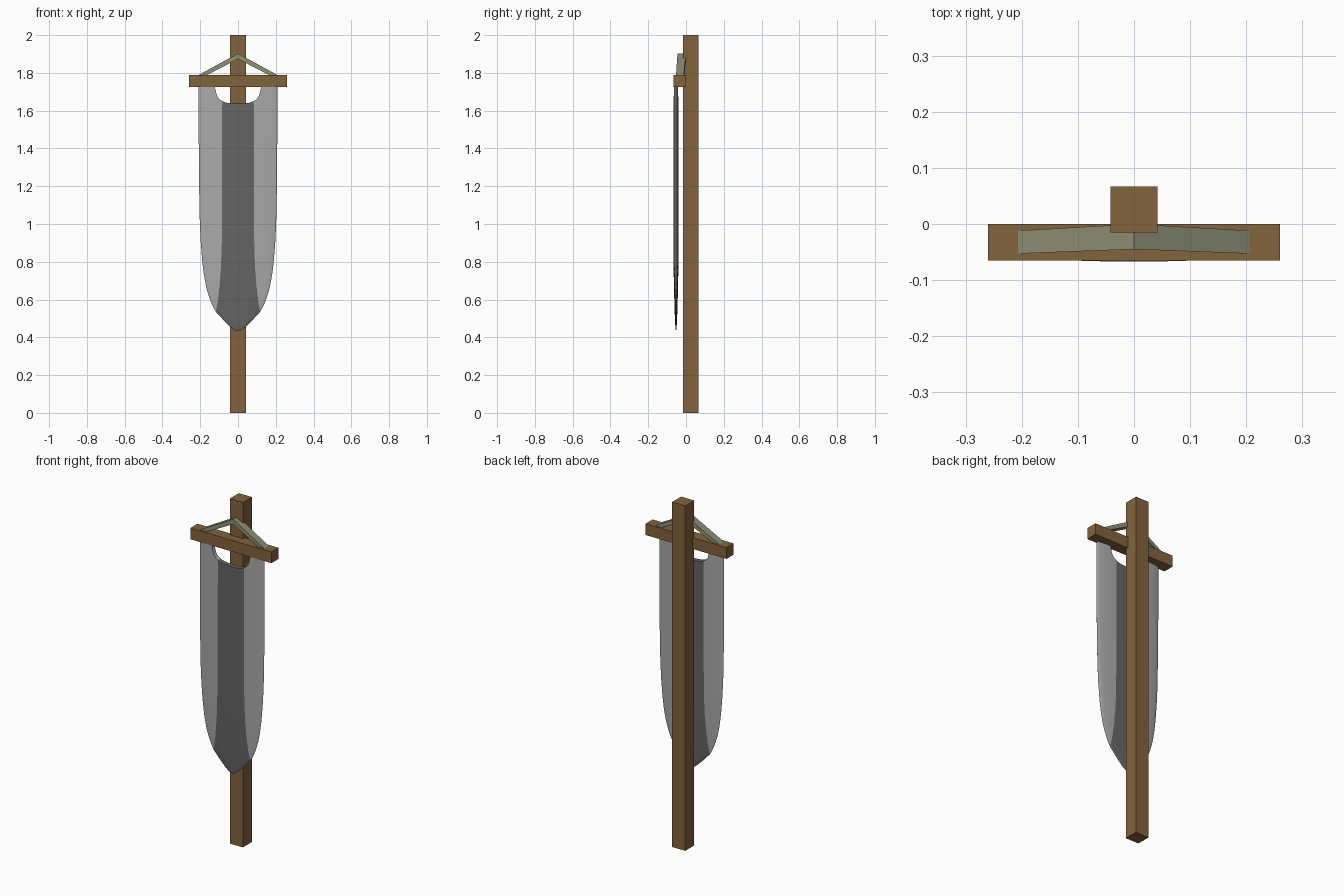
import bpy, bmesh, math
from mathutils import Vector

if "Cube" in bpy.data.objects:
    bpy.data.objects.remove(bpy.data.objects["Cube"])


def material(name, rgb):
    m = bpy.data.materials.new(name)
    m.diffuse_color = (*rgb, 1)
    m.use_nodes = True
    m.node_tree.nodes["Principled BSDF"].inputs["Base Color"].default_value = m.diffuse_color
    return m


wood = material("brown wood", (0.225, 0.125, 0.045))
rope = material("grey green cord", (0.27, 0.27, 0.175))
light = material("light grey cloth", (0.40, 0.40, 0.40))
dark = material("dark grey cloth", (0.13, 0.13, 0.13))


def finish(name, bm, mats):
    bmesh.ops.recalc_face_normals(bm, faces=bm.faces)
    me = bpy.data.meshes.new(name)
    bm.to_mesh(me)
    bm.free()
    ob = bpy.data.objects.new(name, me)
    bpy.context.collection.objects.link(ob)
    for m in mats:
        me.materials.append(m)
    return ob


def box(name, lo, hi, mat):
    lo, hi = Vector(lo), Vector(hi)
    bm = bmesh.new()
    bmesh.ops.create_cube(bm, size=1)
    for v in bm.verts:
        v.co = (lo + hi) / 2 + v.co * (hi - lo)
    return finish(name, bm, [mat])


# Post and crossbar
box("post", (-0.042, -0.015, 0), (0.042, 0.067, 2), wood)
box("crossbar", (-0.26, -0.065, 1.725), (0.26, 0, 1.79), wood)

# Hanging cord: a bent strap over the crossbar, swept through three sections
sections = [(x, y0, y1, z0, z1) for x, y0, y1, z0, z1 in (
    (-0.21, -0.053, -0.012, 1.765, 1.788),
    (0, -0.045, 0.0, 1.874, 1.903),
    (0.21, -0.053, -0.012, 1.765, 1.788))]
bm = bmesh.new()
rings = [[bm.verts.new((x, y, z)) for y, z in ((y0, z0), (y1, z0), (y1, z1), (y0, z1))]
         for x, y0, y1, z0, z1 in sections]
for a, b in zip(rings, rings[1:]):
    for i in range(4):
        bm.faces.new((a[i], a[i - 1], b[i - 1], b[i]))
bm.faces.new(rings[0])
bm.faces.new(rings[-1])
finish("hanging_cord", bm, [rope])

# Cloth outline: (height, half width) and stripe edge: (height, half width)
OUTLINE = [(0.432, 0), (0.436, 0.018), (0.45, 0.036), (0.49, 0.076), (0.535, 0.117),
           (0.57, 0.136), (0.61, 0.152), (0.66, 0.167), (0.72, 0.179), (0.80, 0.189),
           (0.9, 0.197), (1.0, 0.202), (1.2, 0.206), (1.45, 0.208), (1.74, 0.208)]
STRIPE = [(0.535, 0.117), (0.60, 0.106), (0.68, 0.097), (0.77, 0.09), (0.9, 0.086), (1.74, 0.083)]
LOW = 0.535


def lerp(table, t):
    if t <= table[0][0]:
        return table[0][1]
    for (a, p), (b, q) in zip(table, table[1:]):
        if t <= b:
            return p + (q - p) * (t - a) / (b - a)
    return table[-1][1]


def neck(x):
    r = min(1, abs(x) / 0.118)
    return 1.73 - 0.092 * (1 - r ** 3) ** (1 / 3)


INNER, OUTER, ROWS = 8, 14, 40
EDGE_HEIGHTS = [(w, z) for z, w in OUTLINE]


def cloth_point(c, r, side):
    """Column c counts from the centre outwards, row r from the bottom up."""
    k = abs(c)
    t = (r / ROWS) ** 1.3
    if k <= INNER:
        a = k / INNER
        low, top = lerp(EDGE_HEIGHTS, 0.117 * a), neck(0.084 * a)
        z = low + (top - low) * t
        x = a * lerp(STRIPE, z)
    else:
        a = math.sin((k - INNER) / OUTER * math.pi / 2)
        top = neck(0.083 + 0.125 * a)
        z = LOW + (top - LOW) * t
        s = lerp(STRIPE, z)
        x = s + a * (lerp(OUTLINE, z) - s)
    w = max(lerp(OUTLINE, z), 1e-5)
    bulge = math.sqrt(max(0, 1 - (x / w) ** 2))
    taper = min(1, max(0, (z - 0.432) / 0.4)) ** 0.5
    return (math.copysign(x, c), -0.053 + side * 0.014 * bulge * taper, z)


# Cloth: rounded front and back skins that meet at the edges
N = INNER + OUTER
bm = bmesh.new()
grids = {s: [[bm.verts.new(cloth_point(c, r, s)) for r in range(ROWS + 1)]
             for c in range(-N, N + 1)] for s in (-1, 1)}
for g in grids.values():
    for i in range(2 * N):
        for r in range(ROWS):
            f = bm.faces.new((g[i][r], g[i + 1][r], g[i + 1][r + 1], g[i][r + 1]))
            f.material_index = 1 if N - INNER <= i < N + INNER else 0
# Rim along the neckline
for i in range(2 * N):
    f = bm.faces.new((grids[-1][i][-1], grids[-1][i + 1][-1], grids[1][i + 1][-1], grids[1][i][-1]))
    f.material_index = 1 if N - INNER <= i < N + INNER else 0
bmesh.ops.remove_doubles(bm, verts=bm.verts, dist=0.0004)
cloth = finish("banner_cloth", bm, [light, dark])
bpy.context.view_layer.objects.active = cloth
cloth.select_set(True)
bpy.ops.object.shade_smooth_by_angle(angle=math.radians(50))
